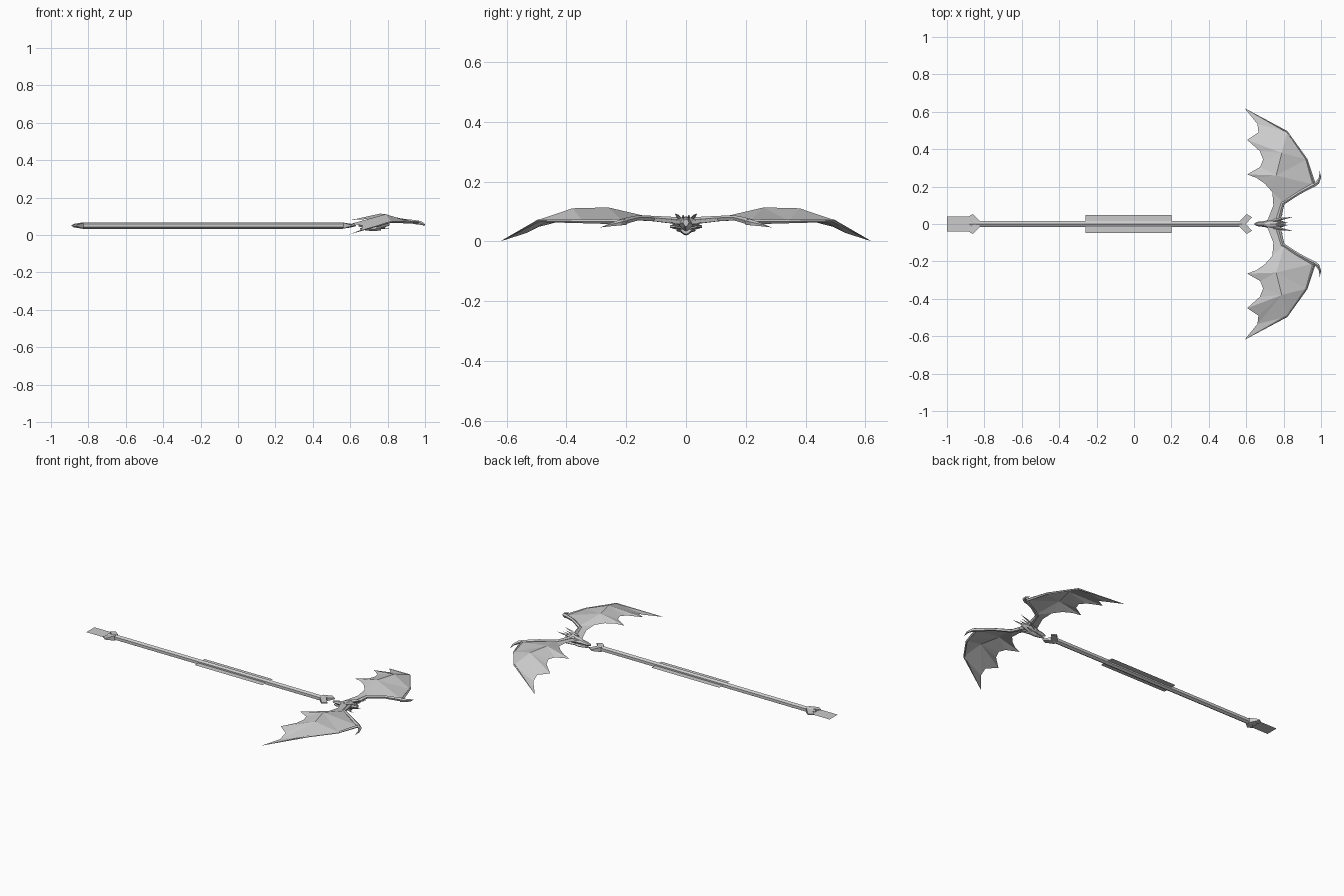
import bpy, bmesh
from math import sin, cos, pi
from mathutils import Vector

if "Cube" in bpy.data.objects:
    bpy.data.objects.remove(bpy.data.objects["Cube"])

MID = 0.05  # height of the staff axis


def make(name, verts, faces, mirror=False, recalc=True):
    me = bpy.data.meshes.new(name)
    me.from_pydata([tuple(v) for v in verts], [], faces)
    bm = bmesh.new()
    bm.from_mesh(me)
    bmesh.ops.remove_doubles(bm, verts=bm.verts, dist=0.0002)
    if recalc:
        bmesh.ops.recalc_face_normals(bm, faces=bm.faces)
    bm.to_mesh(me)
    bm.free()
    ob = bpy.data.objects.new(name, me)
    bpy.context.collection.objects.link(ob)
    if mirror:
        m = ob.modifiers.new("Mirror", 'MIRROR')
        m.use_axis = (False, True, False)
        m.use_clip = False
        m.use_mirror_merge = False
    return ob


def loft(name, rings, mirror=False):
    n = len(rings[0])
    verts = [p for r in rings for p in r]
    faces = [(k * n + i, k * n + (i + 1) % n, (k + 1) * n + (i + 1) % n, (k + 1) * n + i)
             for k in range(len(rings) - 1) for i in range(n)]
    faces += [tuple(range(n)), tuple(range(len(verts) - n, len(verts)))]
    return make(name, verts, faces, mirror)


def tube(name, pts, radii, sides=5, mirror=False):
    pts = [Vector(p) for p in pts]
    rings = []
    for i, p in enumerate(pts):
        t = (pts[min(i + 1, len(pts) - 1)] - pts[max(i - 1, 0)]).normalized()
        s = t.cross(Vector((0, 0, 1))).normalized()
        u = s.cross(t)
        rings.append([p + radii[i] * (s * cos(a) + u * sin(a))
                      for a in [pi / 2 + 2 * pi * k / sides for k in range(sides)]])
    return loft(name, rings, mirror)


def plate(name, x0, x1, half):
    make(name, [(x0, -half, MID), (x1, -half, MID), (x1, half, MID), (x0, half, MID)], [(0, 1, 2, 3)])


# Staff: six-sided shaft with tapered ends, flat grip and flat butt plate
tube("shaft", [(-0.88, 0, MID), (-0.83, 0, MID), (0.56, 0, MID), (0.60, 0, MID)],
     [0.009, 0.017, 0.017, 0.009], 6)
plate("grip", -0.26, 0.20, 0.048)
plate("butt_plate", -1.0, -0.87, 0.039)


# Forked collars at both ends, thick in the middle and thin at the prongs
def collar(name, x, d):
    outline = [(0, 0.015, .015), (0.038, 0.053, .004), (0.066, 0.036, .003), (0.032, 0, .011),
               (0.066, -0.036, .003), (0.038, -0.053, .004), (0, -0.015, .015)]
    rings = [[(x + d * a, b, MID + s * h) for a, b, h in outline] for s in (-1, 1)]
    loft(name, rings)


collar("front_collar", 0.565, 1)
collar("rear_collar", -0.825, -1)


# Head: faceted skull and jaw, snout facing the staff
def sections(rows):
    return [[(x, 0, top), (x, w * .6, top - (top - bot) * .12), (x, w, (top + bot) / 2),
             (x, w * .5, bot + (top - bot) * .15), (x, 0, bot), (x, -w * .5, bot + (top - bot) * .15),
             (x, -w, (top + bot) / 2), (x, -w * .6, top - (top - bot) * .12)]
            for x, w, bot, top in rows]


loft("skull", sections([(.645, .005, .045, .055), (.665, .013, .040, .062), (.70, .016, .040, .067),
                        (.728, .027, .036, .078), (.765, .026, .034, .084), (.81, .010, .050, .075)]))
loft("jaw", sections([(.652, .004, .030, .036), (.68, .011, .025, .038), (.72, .018, .020, .042),
                      (.765, .018, .024, .050)]))

# Horns and cheek spikes
for name, pts, r in [
        ("long_horn", [(.745, .016, .072), (.79, .027, .084), (.85, .038, .094)], .009),
        ("cheek_spike", [(.74, .022, .055), (.765, .036, .058), (.80, .052, .064)], .008),
        ("jaw_spike", [(.74, .014, .036), (.775, .024, .036), (.81, .034, .036)], .006),
        ("crown_spike", [(.76, .006, .078), (.79, .009, .083), (.825, .010, .090)], .006)]:
    tube(name, pts, [r, r * .7, 0], 4, True)

# Wings: folded membrane with scalloped trailing edge
outline = [(.705, 0, .068), (.78, 0, .068), (.805, .11, .079), (.965, .21, .066), (.925, .345, .068),
           (.82, .495, .072), (.59, .62, .001), (.66, .535, .028), (.665, .49, .050), (.605, .45, .060),
           (.672, .39, .076), (.69, .345, .084), (.675, .305, .084), (.605, .265, .080),
           (.655, .247, .085), (.70, .215, .088), (.74, .17, .084), (.745, .10, .076),
           (.718, .03, .070)]
ridges = [(.76, .26, .114), (.79, .38, .111)]
P1, P2 = 19, 20
faces = [(0, 1, 18), (1, 17, 18), (1, 2, 17), (2, 16, 17), (2, P1, 16), (2, 3, P1), (3, 4, P1),
         (4, P2, P1), (4, 5, P2), (5, 6, 7), (5, 7, P2)]
faces += [(P2, i, i + 1) for i in range(7, 11)] + [(P1, P2, 11)]
faces += [(P1, i, i + 1) for i in range(11, 16)]
make("wing_membrane", outline + ridges, faces, True)

# Wing bones along the leading edge, plus the hooked thumb claw
tube("wing_arm", [(.765, .0, .066), (.795, .11, .076), (.88, .165, .078), (.965, .212, .066)],
     [.014, .010, .009, .011], 5, True)
tube("wing_finger", [(.965, .205, .066), (.922, .345, .067), (.817, .493, .070), (.592, .619, .002)],
     [.009, .006, .005, 0], 4, True)
tube("wing_claw", [(.955, .205, .066), (.982, .222, .062), (.995, .25, .056), (.992, .287, .047)],
     [.012, .010, .006, 0], 5, True)
